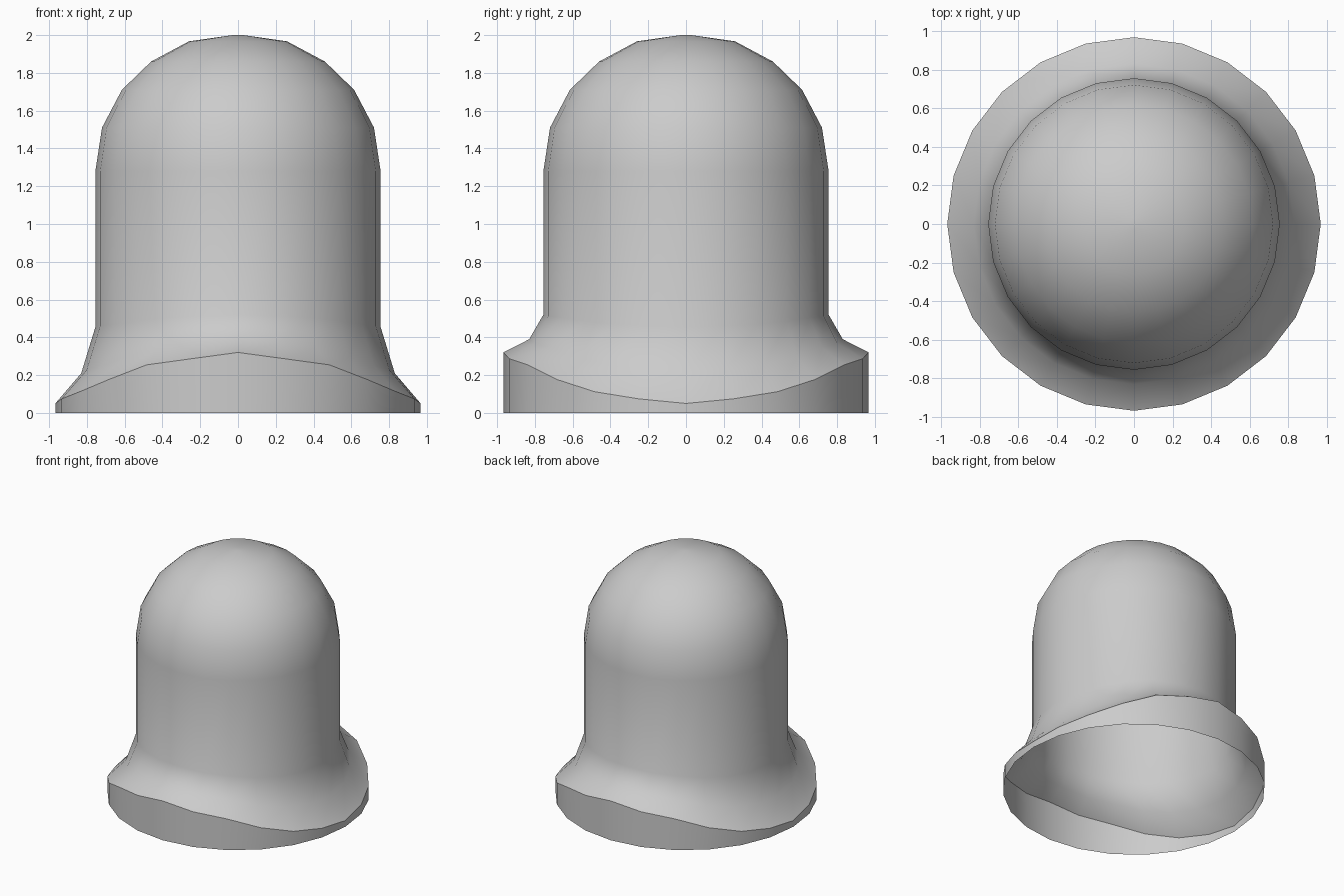
import bpy, bmesh, math

if "Cube" in bpy.data.objects:
    bpy.data.objects.remove(bpy.data.objects["Cube"])

SEG = 24
# Rim wave: 0 at the left/right low points, 1 at the front/back peaks, per 15 degrees
WAVE = [0, 0.09, 0.23, 0.47, 0.757, 0.875, 1.0]

# Profile rings from bottom to top: radius, z at low side, z at peak side
RINGS = [
    (0.967, 0.0, 0.0),
    (0.967, 0.05, 0.32),
    (0.83, 0.21, 0.39),
    (0.755, 0.455, 0.52),
    (0.755, 1.28, 1.28),
    (0.72, 1.51, 1.51),
    (0.615, 1.71, 1.71),
    (0.46, 1.86, 1.86),
    (0.26, 1.967, 1.967),
    (0.03, 2.0, 2.0),
]
RIM = 1


def wave(i):
    k = i % 12
    return WAVE[k if k <= 6 else 12 - k]


# Domed shell with a flared skirt, open underneath
bm = bmesh.new()
rings = []
for r, low, high in RINGS:
    ring = []
    for i in range(SEG):
        a = 2 * math.pi * i / SEG
        z = low + (high - low) * wave(i)
        ring.append(bm.verts.new((r * math.cos(a), r * math.sin(a), z)))
    rings.append(ring)
for a, b in zip(rings, rings[1:]):
    for i in range(SEG):
        j = (i + 1) % SEG
        bm.faces.new((a[i], a[j], b[j], b[i]))
bm.faces.new(rings[-1])
for f in bm.faces:
    f.smooth = True

# Crisp wavy edge between the base band and the skirt
for i in range(SEG):
    bm.edges.get((rings[RIM][i], rings[RIM][(i + 1) % SEG])).smooth = False

mesh = bpy.data.meshes.new("domed_cap")
bm.to_mesh(mesh)
bm.free()
bpy.context.collection.objects.link(bpy.data.objects.new("domed_cap", mesh))
